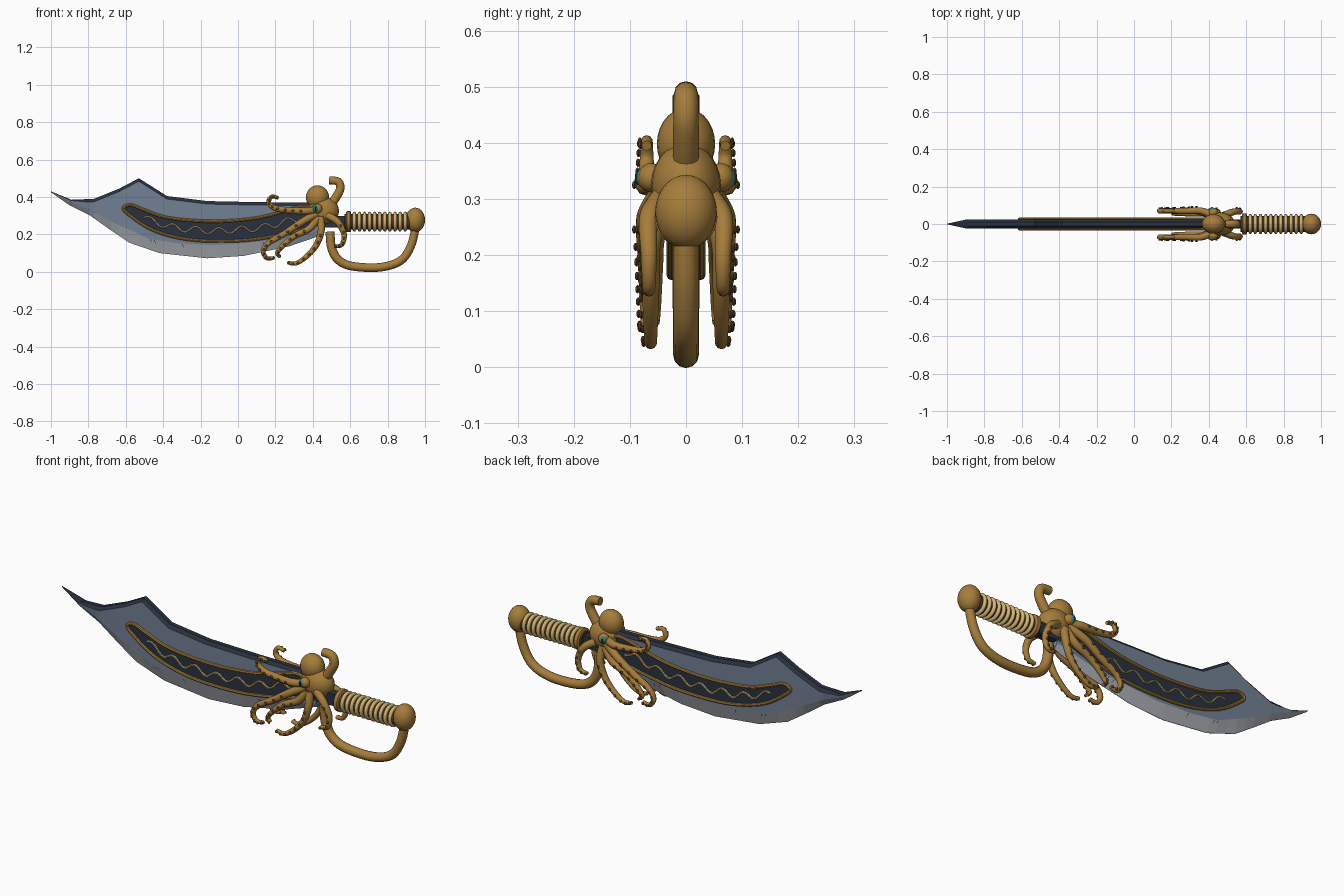
import bpy, bmesh, math
from mathutils import Vector, Matrix

if "Cube" in bpy.data.objects:
    bpy.data.objects.remove(bpy.data.objects["Cube"])


def material(name, rgb):
    m = bpy.data.materials.new(name)
    m.diffuse_color = (*rgb, 1)
    m.use_nodes = True
    m.node_tree.nodes["Principled BSDF"].inputs["Base Color"].default_value = m.diffuse_color
    return m


BRASS = material("brass", (0.38, 0.205, 0.045))
WIRE = material("pale_wire", (0.66, 0.46, 0.18))
GROOVE = material("dark_leather", (0.07, 0.04, 0.015))
STEEL = material("blue_steel", (0.17, 0.22, 0.30))
EDGE = material("honed_edge", (0.40, 0.42, 0.46))
NAVY = material("dark_navy", (0.022, 0.031, 0.05))
TEAL = material("teal", (0.015, 0.26, 0.25))
SUCKER = material("dark_bronze", (0.10, 0.052, 0.015))


def finish(bm, name, mats, smooth=True):
    bmesh.ops.recalc_face_normals(bm, faces=bm.faces)
    me = bpy.data.meshes.new(name)
    bm.to_mesh(me)
    bm.free()
    for m in mats:
        me.materials.append(m)
    ob = bpy.data.objects.new(name, me)
    bpy.context.collection.objects.link(ob)
    if smooth:
        bpy.context.view_layer.objects.active = ob
        ob.select_set(True)
        bpy.ops.object.shade_smooth_by_angle(angle=math.radians(40))
        ob.select_set(False)
    return ob


def spline(pts, n=6, closed=False):
    """Catmull-Rom points through the control points."""
    p = [Vector(q) for q in pts]
    c, out = len(p), []
    for i in range(c if closed else c - 1):
        a, b, d, e = [p[k % c] if closed else p[max(0, min(c - 1, k))]
                      for k in (i - 1, i, i + 1, i + 2)]
        for j in range(n):
            t = j / n
            out.append(0.5 * (2 * b + (d - a) * t + (2 * a - 5 * b + 4 * d - e) * t * t
                              + (3 * b - a - 3 * d + e) * t ** 3))
    return out if closed else out + [p[-1]]


def tube(name, path, r0, r1, mat, seg=10, closed=False):
    """Tapered tube along a path lying roughly in the xz plane."""
    bm, rings, c = bmesh.new(), [], len(path)
    for i, p in enumerate(path):
        a = path[(i - 1) % c] if closed else path[max(i - 1, 0)]
        b = path[(i + 1) % c] if closed else path[min(i + 1, c - 1)]
        t = (b - a).normalized()
        u = t.cross(Vector((0, 1, 0))).normalized()
        v = t.cross(u)
        r = r0 + (r1 - r0) * i / (c - 1)
        rings.append([bm.verts.new(p + r * (math.cos(2 * math.pi * k / seg) * u
                      + math.sin(2 * math.pi * k / seg) * v)) for k in range(seg)])
    for i in range(c if closed else c - 1):
        A, B = rings[i], rings[(i + 1) % c]
        for k in range(seg):
            bm.faces.new((A[k], A[(k + 1) % seg], B[(k + 1) % seg], B[k]))
    if not closed:
        bm.faces.new(rings[0])
        bm.faces.new(rings[-1])
    return finish(bm, name, [mat])


def add_ball(bm, loc, size, u=20, v=12):
    mtx = Matrix.Translation(loc) @ Matrix.Diagonal((*size, 1))
    bmesh.ops.create_uvsphere(bm, u_segments=u, v_segments=v, radius=1, matrix=mtx)


def ball(name, loc, size, mat, u=24, v=14):
    bm = bmesh.new()
    add_ball(bm, loc, size, u, v)
    return finish(bm, name, [mat])


def lathe_x(name, profile, z, mat, seg=20):
    """Revolve (x, radius) points about a horizontal axis at height z."""
    bm = bmesh.new()
    rings = [[bm.verts.new((x, r * math.cos(2 * math.pi * k / seg),
                            z + r * math.sin(2 * math.pi * k / seg))) for k in range(seg)]
             for x, r in profile]
    for A, B in zip(rings, rings[1:]):
        for k in range(seg):
            bm.faces.new((A[k], A[(k + 1) % seg], B[(k + 1) % seg], B[k]))
    bm.faces.new(rings[0])
    bm.faces.new(rings[-1])
    return finish(bm, name, [mat])


def lerp_line(line, x):
    for (x0, z0), (x1, z1) in zip(line, line[1:]):
        if x <= x1:
            return z0 + (z1 - z0) * (x - x0) / (x1 - x0)
    return line[-1][1]


# blade: spine, flat and honed edge heights along x
TOP = [(-1, .43), (-.89, .385), (-.77, .39), (-.635, .445), (-.53, .50), (-.38, .405),
       (-.165, .378), (.12, .372), (.46, .37)]
BEVEL = [(-1, .428), (-.89, .37), (-.80, .335), (-.64, .25), (-.47, .175), (-.32, .152),
         (-.12, .142), (.22, .17), (.46, .225)]
LOW = [(-1, .425), (-.9, .355), (-.79, .30), (-.68, .222), (-.58, .155), (-.42, .10),
       (-.165, .072), (.03, .085), (.27, .135), (.46, .20)]
xs = sorted({x for line in (TOP, BEVEL, LOW) for x, _ in line})
bm, rings = bmesh.new(), []
for x in xs:
    zt, zb, zl = (lerp_line(line, x) for line in (TOP, BEVEL, LOW))
    w = min(1, .06 + (x + 1) / .11)
    zs = zt - min(.016, .3 * (zt - zb))
    sec = [(.012 * w, zt), (.024 * w, zs), (.021 * w, zb), (.001, zl),
           (-.001, zl), (-.021 * w, zb), (-.024 * w, zs), (-.012 * w, zt)]
    rings.append([bm.verts.new((x, y, z)) for y, z in sec])
for A, B in zip(rings, rings[1:]):
    for k, mi in enumerate((1, 0, 2, 2, 2, 0, 1, 1)):
        f = bm.faces.new((A[k], A[(k + 1) % 8], B[(k + 1) % 8], B[k]))
        f.material_index = mi
bm.faces.new(rings[0])
bm.faces.new(rings[-1])
finish(bm, "blade", [STEEL, NAVY, EDGE], smooth=False)

# inlay panels with brass rim, wave ornament and edge nicks on both faces
P_TOP = [(-.57, .357), (-.50, .33), (-.365, .287), (-.125, .27), (.115, .29), (.37, .35)]
P_LOW = [(.39, .245), (.115, .177), (-.125, .164), (-.31, .18), (-.47, .23), (-.595, .315)]
for s, side in ((-1, "front"), (1, "back")):
    loop = spline([(x, s * .026, z) for x, z in P_TOP + P_LOW + [(-.61, .345)]], 5, True)
    bm = bmesh.new()
    f = bm.faces.new([bm.verts.new(p) for p in loop])
    ext = bmesh.ops.extrude_face_region(bm, geom=[f])
    for v in ext["geom"]:
        if isinstance(v, bmesh.types.BMVert):
            v.co.y -= s * .008
    finish(bm, "inlay_panel_" + side, [NAVY], smooth=False)
    tube("inlay_rim_" + side, loop, .0085, .0085, BRASS, 8, True)
    wave, low = [], P_LOW[::-1]
    for i in range(91):
        x = -.50 + .83 * i / 90
        mid = (lerp_line(P_TOP, x) + lerp_line([(a, b) for a, b in low], x)) / 2
        wave.append(Vector((x, s * .027, mid + .017 * math.sin((x + .5) * math.tau / .122))))
    tube("wave_ornament_" + side, wave, .0045, .0045, WIRE, 6)
    bm = bmesh.new()
    for x in (-.47, -.45, -.30, .13, .16):
        zb, zl = lerp_line(BEVEL, x), lerp_line(LOW, x)
        q = [(.0, .95), (.004, .95), (.014, .5)]
        bm.faces.new([bm.verts.new((x + dx, s * (.021 * t + .0015), zl + (zb - zl) * t))
                      for dx, t in q])
    finish(bm, "edge_nicks_" + side, [NAVY], smooth=False)

# octopus head and body
ball("octopus_mantle", (.425, 0, .398), (.062, .052, .064), BRASS)
ball("octopus_body", (.455, 0, .325), (.085, .062, .075), BRASS)

# curled upper quillon and knuckle guard
tube("upper_quillon", spline([(.49, 0, .35), (.525, 0, .40), (.547, 0, .445), (.535, 0, .482),
                              (.487, 0, .489)]), .024, .021, BRASS, 12)
tube("knuckle_guard", spline([(.492, 0, .215), (.50, 0, .13), (.535, 0, .065), (.61, 0, .03),
                              (.76, 0, .024), (.87, 0, .06), (.925, 0, .14), (.95, 0, .24)]),
     .024, .022, BRASS, 12)

# arms: control points (x, z), mirrored to both sides of the blade
ARMS = {
    "upper_arm": ([(.42, .33), (.36, .325), (.28, .328), (.20, .34), (.165, .37), (.18, .402),
                   (.215, .395)], .070),
    "forward_arm": ([(.42, .31), (.34, .265), (.25, .205), (.165, .155), (.135, .11),
                     (.155, .072), (.195, .075)], .070),
    "middle_arm": ([(.43, .29), (.38, .23), (.30, .19), (.24, .14), (.21, .10), (.225, .08)], .056),
    "lower_arm": ([(.44, .29), (.445, .22), (.42, .145), (.37, .085), (.31, .045),
                   (.265, .05)], .063),
    "rear_arm": ([(.48, .30), (.535, .265), (.567, .20), (.555, .145), (.515, .135)], .066),
}
for s, side in ((-1, "front"), (1, "back")):
    for name, (pts, y) in ARMS.items():
        path = spline([(x, s * (y if i else .045), z) for i, (x, z) in enumerate(pts)])
        tube(name + "_" + side, path, .021, .009, BRASS, 10)
        # row of suckers on the outer face
        bm, n = bmesh.new(), len(path)
        for i in range(8, n, 3):
            r = .021 - .012 * i / (n - 1)
            p = path[i] + Vector((0, s * (r + .002), 0))
            add_ball(bm, p, (.0075, .004, .0075), 8, 6)
        finish(bm, name + "_suckers_" + side, [SUCKER])
    # eye with brass socket
    ball("eye_socket_" + side, (.425, s * .062, .338), (.026, .024, .026), BRASS, 16, 10)
    ball("eye_" + side, (.418, s * .073, .338), (.017, .016, .019), TEAL, 16, 10)
    ball("pupil_" + side, (.416, s * .087, .338), (.004, .004, .013), NAVY, 10, 6)

# tang block between octopus and grip
bm = bmesh.new()
bmesh.ops.create_cube(bm, size=1, matrix=Matrix.Translation((.52, 0, .268))
                      @ Matrix.Diagonal((.16, .044, .06, 1)))
finish(bm, "tang", [NAVY], smooth=False)

# grip core, collar, wound rings and pommel
GZ = .268
lathe_x("grip_core", [(.57, .042), (.92, .042)], GZ, GROOVE)
lathe_x("grip_collar", [(.578, .05), (.582, .056), (.6, .056), (.604, .05)], GZ, BRASS)
for i in range(11):
    x = .622 + i * .0272
    prof = [(x + .0095 * math.cos(a), .042 + .0115 * math.sin(a))
            for a in [math.pi * (1 - k / 6) for k in range(7)]]
    lathe_x("grip_ring_%02d" % (i + 1), prof, GZ, WIRE)
ball("pommel", (.948, 0, .277), (.052, .055, .066), BRASS)
